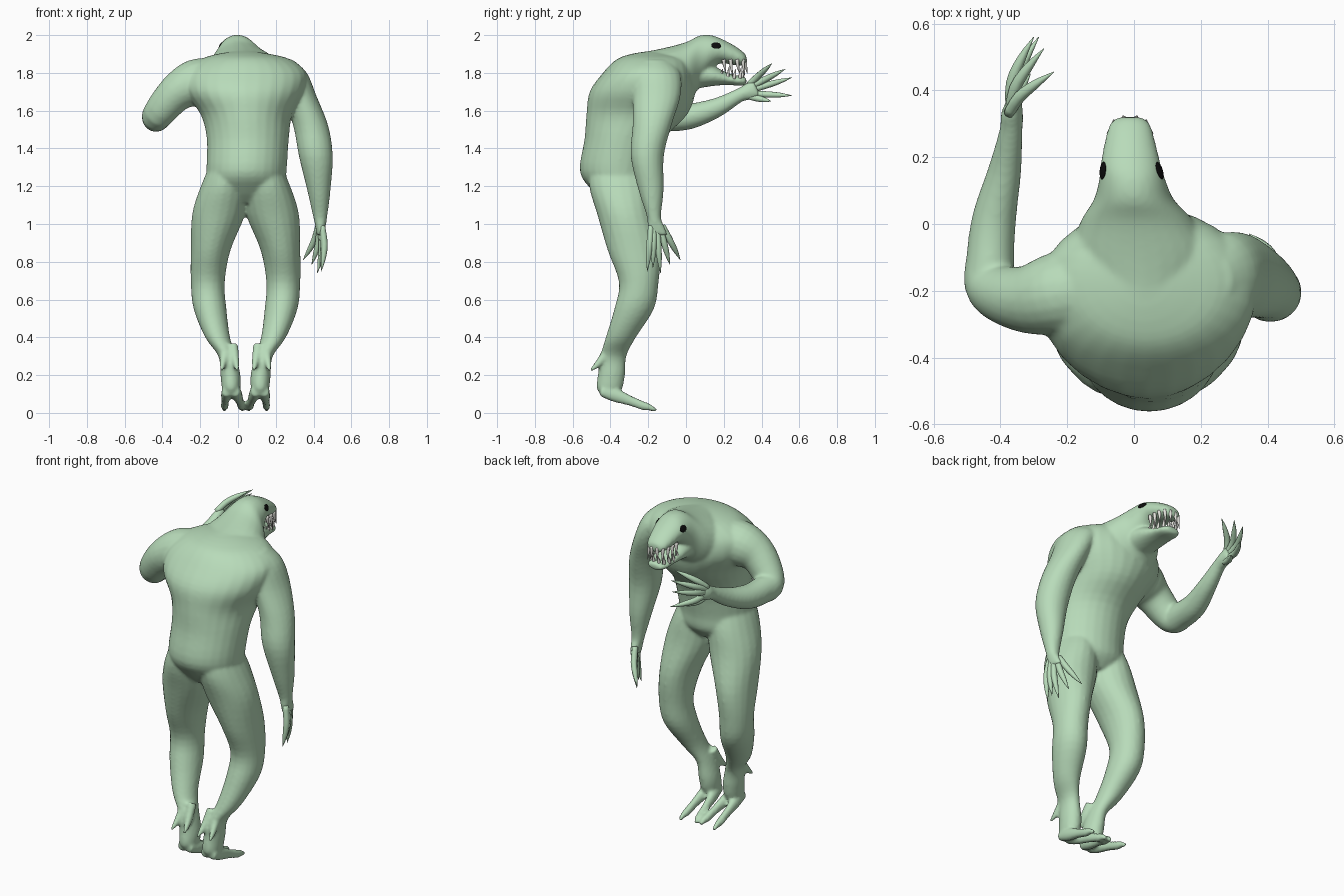
import bpy, bmesh, math
from mathutils import Vector


def material(name, rgb):
    m = bpy.data.materials.new(name)
    m.diffuse_color = (*rgb, 1)
    return m


SKIN = material("pale green skin", (0.48, 0.71, 0.49))
BLACK = material("black eye", (0.004, 0.004, 0.004))
IVORY = material("ivory tooth", (0.75, 0.75, 0.7))
MID = 0.04  # the body's own centre line


def spline(rows, steps):
    """Catmull-Rom through the stations."""
    out = []
    for i in range(len(rows) - 1):
        a, b, c, d = (rows[max(i - 1, 0)], rows[i], rows[i + 1],
                      rows[min(i + 2, len(rows) - 1)])
        for s in range(steps):
            t = s / steps
            out.append([0.5 * (2 * q + (r - p) * t + (2 * p - 5 * q + 4 * r - w) * t * t
                               + (3 * q - p - 3 * r + w) * t ** 3)
                        for p, q, r, w in zip(a, b, c, d)])
    return out + [list(rows[-1])]


def loft(bm, rows, axis=None, n=20, steps=4):
    """Skin ellipses (x, y, z, ra, rb); rings level (z), upright (y) or across the path."""
    rows = spline(rows, steps)
    pts = [Vector(r[:3]) for r in rows]
    rings = []
    for i, r in enumerate(rows):
        if axis == 'z':
            u, v = Vector((1, 0, 0)), Vector((0, 1, 0))
        elif axis == 'y':
            u, v = Vector((1, 0, 0)), Vector((0, 0, 1))
        else:
            t = (pts[min(i + 1, len(pts) - 1)] - pts[max(i - 1, 0)]).normalized()
            ref = Vector((0, 0, 1)) if abs(t.z) < 0.9 else Vector((0, 1, 0))
            u = t.cross(ref).normalized()
            v = u.cross(t)
        rings.append([bm.verts.new(pts[i] + u * max(r[3], 0.001) * math.cos(2 * math.pi * k / n)
                                   + v * max(r[4], 0.001) * math.sin(2 * math.pi * k / n))
                      for k in range(n)])
    for a, b in zip(rings, rings[1:]):
        for k in range(n):
            bm.faces.new((a[k], a[(k + 1) % n], b[(k + 1) % n], b[k]))
    bm.faces.new(rings[0][::-1])
    bm.faces.new(rings[-1])


def finish(bm, name, mat):
    bmesh.ops.recalc_face_normals(bm, faces=bm.faces)
    me = bpy.data.meshes.new(name)
    bm.to_mesh(me)
    bm.free()
    me.materials.append(mat)
    me.polygons.foreach_set("use_smooth", [True] * len(me.polygons))
    ob = bpy.data.objects.new(name, me)
    bpy.context.collection.objects.link(ob)
    return ob


body = bmesh.new()

# torso
loft(body, [(.04, -.33, 1.11, .12, .10), (.042, -.335, 1.18, .20, .165),
            (.045, -.36, 1.28, .212, .202), (.052, -.325, 1.45, .217, .212),
            (.045, -.26, 1.58, .243, .267), (.035, -.23, 1.70, .315, .28),
            (.04, -.20, 1.80, .32, .24), (.04, -.18, 1.87, .24, .19),
            (.03, -.17, 1.90, .14, .12), (.03, -.16, 1.915, .04, .04)], 'z', 28)

# neck, skull and upper jaw
loft(body, [(.03, -.28, 1.74, .16, .16), (.03, -.12, 1.765, .22, .166),
            (.012, 0, 1.80, .175, .163), (0, .07, 1.86, .122, .137),
            (-.005, .13, 1.905, .10, .095), (-.01, .18, 1.917, .09, .067),
            (-.012, .25, 1.895, .075, .053), (-.012, .30, 1.875, .06, .038),
            (-.012, .32, 1.87, .035, .022)], 'y', 28)

# lower jaw
loft(body, [(0, .05, 1.79, .10, .075), (-.005, .14, 1.785, .09, .055),
            (-.01, .22, 1.768, .072, .032), (-.012, .29, 1.757, .06, .026),
            (-.012, .32, 1.757, .038, .018)], 'y', 24)

# legs, mirrored about the body's centre line
for s in (-1, 1):
    loft(body, [(MID + s * o, y, z, a, b) for o, y, z, a, b in (
        (.085, -.37, 1.34, .09, .14), (.112, -.35, 1.20, .125, .163),
        (.143, -.32, 1.05, .14, .15),
        (.185, -.275, .86, .105, .14), (.20, -.25, .69, .09, .105),
        (.188, -.275, .55, .087, .105), (.148, -.345, .40, .066, .08),
        (.097, -.385, .30, .047, .07), (.08, -.395, .20, .053, .072),
        (.077, -.405, .13, .048, .068), (.077, -.405, .09, .028, .04))], 'z')

    # two clawed toes
    for root, o, y_tip in ((.055, .018, -.17), (.10, .112, -.155)):
        k = lambda t: MID + s * (root + (o - root) * t)
        loft(body, [(k(0), -.45, .115, .026, .028), (k(.3), -.38, .095, .027, .037),
                    (k(.65), -.29, .062, .021, .027), (k(.85), -.225, .037, .021, .024),
                    (k(.95), -.195, .030, .017, .019), (k(1), y_tip, .012, .009, .009)],
             None, 12, 3)
    # two spurs running down off the calf
    for d in (-1, 1):
        x = MID + s * .085
        loft(body, [(x + d * .018, -.40, .36, .028, .028), (x + d * .028, -.435, .30, .024, .024),
                    (x + d * .037, -.475, .25, .017, .017),
                    (x + d * .042, -.507, .225, .008, .008)], None, 10, 3)

# hanging arm
loft(body, [(.22, -.17, 1.87, .07, .08), (.265, -.16, 1.80, .10, .13),
            (.325, -.155, 1.68, .09, .127), (.385, -.18, 1.52, .093, .103),
            (.412, -.205, 1.36, .09, .088), (.428, -.185, 1.18, .062, .067),
            (.435, -.17, 1.04, .038, .038), (.437, -.16, .99, .028, .045),
            (.435, -.145, .94, .02, .05)], 'z')

# raised arm
loft(body, [(-.12, -.19, 1.76, .13, .12), (-.23, -.21, 1.745, .125, .125),
            (-.33, -.225, 1.69, .10, .10), (-.425, -.19, 1.58, .08, .083),
            (-.43, -.10, 1.565, .072, .075), (-.418, .02, 1.57, .066, .068),
            (-.387, .16, 1.615, .05, .052), (-.368, .28, 1.68, .035, .037),
            (-.365, .33, 1.70, .033, .045), (-.355, .375, 1.72, .02, .045)])

# blend the overlapping masses into one skin
body = finish(body, "body", SKIN)
bpy.context.view_layer.objects.active = body
remesh = body.modifiers.new("blend", 'REMESH')
remesh.mode, remesh.voxel_size, remesh.use_smooth_shade = 'VOXEL', 0.009, True
smooth = body.modifiers.new("soften", 'SMOOTH')
smooth.factor, smooth.iterations = 0.5, 8
for mod in ("blend", "soften"):
    bpy.ops.object.modifier_apply(modifier=mod)


def fingers(name, base, fan, spread, tips):
    """Long tapering clawed fingers: roots fanned along the palm, knuckles bowed out."""
    bm = bmesh.new()
    base, fan = Vector(base), Vector(fan)
    for i, tip in enumerate(tips):
        tip = Vector(tip)
        root = base + fan * (i / (len(tips) - 1) - 0.5)
        bow = Vector(spread) * (tip - root).length
        loft(bm, [(*root, .016, .016), (*(root.lerp(tip, .4) + bow), .0175, .0175),
                  (*(root.lerp(tip, .72) + bow * .7), .013, .013), (*tip, .001, .001)],
             None, 10, 3)
    finish(bm, name, SKIN)


fingers("hanging_fingers", (.435, -.155, .99), (-.02, .06, 0), (.06, 0, 0),
        [(.44, -.205, .75), (.435, -.175, .77), (.42, -.135, .74),
         (.39, -.085, .785), (.345, -.03, .81)])
fingers("raised_fingers", (-.368, .33, 1.705), (.015, 0, -.06), (-.1, 0, 0),
        [(-.24, .455, 1.85), (-.27, .525, 1.82), (-.30, .56, 1.775),
         (-.285, .56, 1.68), (-.31, .45, 1.65)])

# teeth along both jaws
bm = bmesh.new()
for s in (-1, 1):
    for i, (x, y) in enumerate(((.066, .20), (.064, .235), (.06, .27),
                                (.046, .30), (.018, .312))):
        long = .07 if i % 2 else .052
        px = -.012 + s * x
        loft(bm, [(px, y, 1.872, .010, .010), (px, y + .003, 1.845, .009, .009),
                  (px + s * .003, y + .012, 1.85 - long, .001, .001)], None, 8, 2)
        px = -.012 + s * x * .93
        y -= .016
        loft(bm, [(px, y, 1.768, .009, .009), (px, y + .003, 1.79, .008, .008),
                  (px, y + .010, 1.78 + long * .8, .001, .001)], None, 8, 2)
finish(bm, "teeth", IVORY)

# eyes, set on the skull's surface
for s, side in ((-1, "left"), (1, "right")):
    hit, loc, normal, _ = body.ray_cast(Vector((s, .16, 1.945)), Vector((-s, 0, 0)))
    bpy.ops.mesh.primitive_uv_sphere_add(segments=16, ring_count=8, radius=1, location=loc)
    eye = bpy.context.object
    eye.name = side + "_eye"
    eye.rotation_euler = normal.to_track_quat('Z', 'Y').to_euler()
    eye.scale = (.027, .019, .0045)
    eye.data.materials.append(BLACK)
    bpy.ops.object.shade_smooth()
